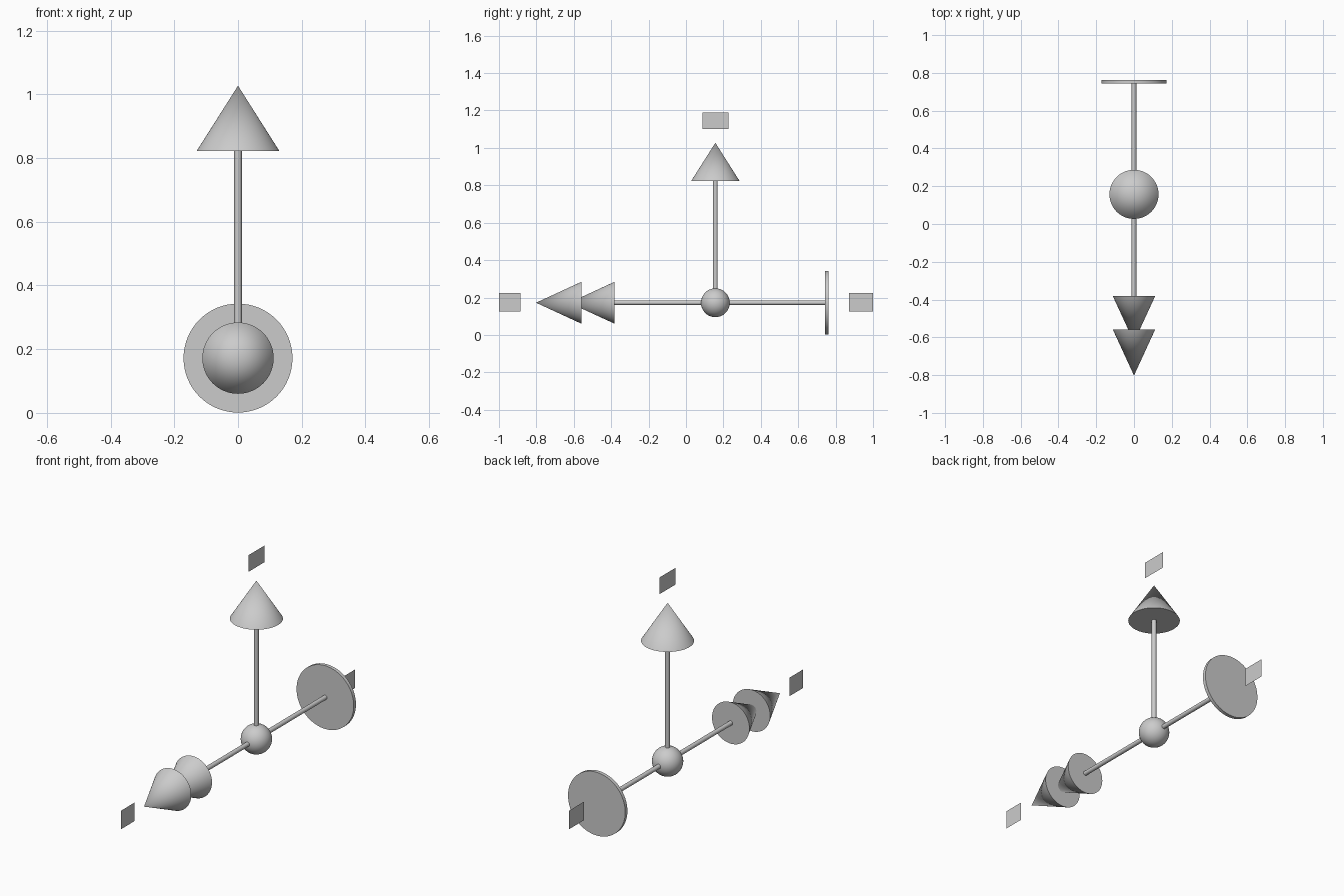
import bpy, math
from mathutils import Vector

if "Cube" in bpy.data.objects:
    bpy.data.objects.remove(bpy.data.objects["Cube"])

CENTRE = Vector((0, 0.157, 0.172))
UP, FRONT, BACK = Vector((0, 0, 1)), Vector((0, -1, 0)), Vector((0, 1, 0))
SEG = 64


def finish(name):
    obj = bpy.context.object
    obj.name = name
    bpy.ops.object.shade_smooth_by_angle(angle=math.radians(40))
    return obj


def tapered(name, axis, start, end, r1, r2):
    """Round solid along an axis, distances measured from the hub centre."""
    bpy.ops.mesh.primitive_cone_add(
        vertices=SEG, radius1=r1, radius2=r2, depth=end - start,
        location=CENTRE + axis * (start + end) / 2,
        rotation=axis.to_track_quat('Z', 'Y').to_euler())
    return finish(name)


def marker(name, y0, y1, z0, z1):
    """Blank flat plate lying in the x = 0 plane."""
    mesh = bpy.data.meshes.new(name)
    mesh.from_pydata([(0, y0, z0), (0, y1, z0), (0, y1, z1), (0, y0, z1)],
                     [], [(0, 1, 2, 3)])
    bpy.context.collection.objects.link(bpy.data.objects.new(name, mesh))


# Central hub
bpy.ops.mesh.primitive_uv_sphere_add(segments=48, ring_count=24, radius=0.077,
                                     location=CENTRE)
finish("hub_ball")

# Rods from the hub
for name, axis, length in (("up_rod", UP, 0.66), ("front_rod", FRONT, 0.55),
                           ("back_rod", BACK, 0.59)):
    tapered(name, axis, 0.05, length, 0.012, 0.012)

# Single upward arrowhead
tapered("up_arrowhead", UP, 0.65, 0.855, 0.13, 0)

# Double arrowhead at the front
for name, start in (("inner_arrowhead", 0.539), ("outer_arrowhead", 0.716)):
    tapered(name, FRONT, start, start + 0.243, 0.112, 0)

# End disc at the back
tapered("end_disc", BACK, 0.587, 0.606, 0.171, 0.171)

# Blank plates where the axis markers sit
marker("up_marker_plate", 0.088, 0.228, 1.10, 1.19)
marker("front_marker_plate", -1.0, -0.885, 0.125, 0.225)
marker("back_marker_plate", 0.872, 1.0, 0.125, 0.225)
